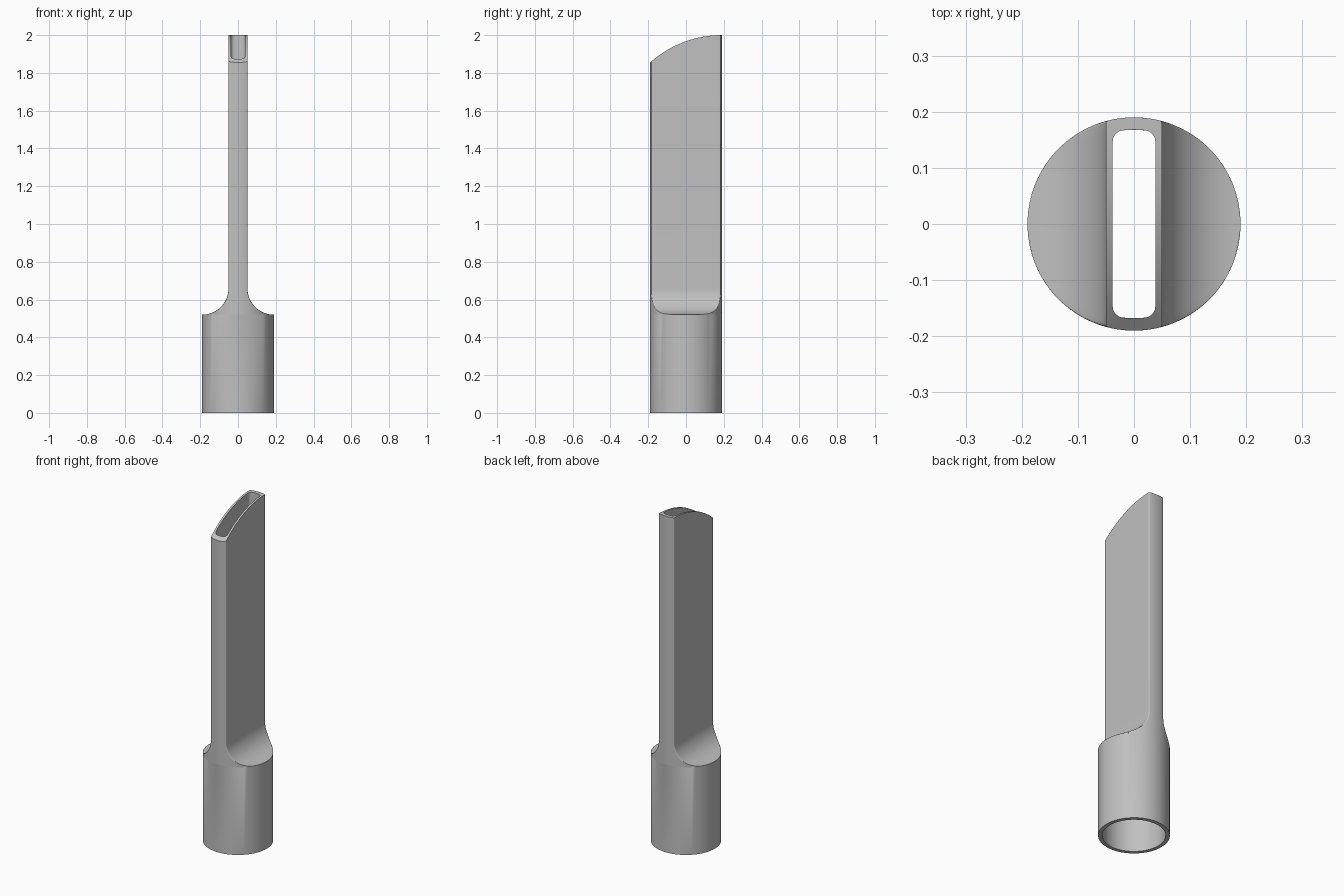
import bpy, bmesh
from math import sin, cos, asin, atan2, pi, sqrt, radians

cube = bpy.data.objects.get("Cube")
if cube:
    bpy.data.objects.remove(cube)

# Main dimensions
OUTER_R, BORE_R = 0.19, 0.168
SHOULDER_Z, SHOULDER_R = 0.66, 0.14
WALL = 0.012
TOP_R = 0.57
ARC, CORNER, FLAT, SWEEP = 32, 5, 24, 18


def section(radius, half_width, corner):
    """Circle clipped to a half width, with rounded corners, as (x, y) points."""
    cx = half_width - corner
    cy = sqrt(max((radius - corner) ** 2 - cx ** 2, 0))
    a = atan2(cy, cx)
    half = [(half_width, -cy + 2 * cy * i / FLAT) for i in range(FLAT)]
    half += [(cx + corner * cos(a * i / CORNER), cy + corner * sin(a * i / CORNER))
             for i in range(CORNER)]
    half += [(radius * cos(a + (pi - 2 * a) * i / ARC),
              radius * sin(a + (pi - 2 * a) * i / ARC)) for i in range(ARC)]
    half += [(-cx - corner * cos(a * (1 - i / CORNER)),
              cy + corner * sin(a * (1 - i / CORNER))) for i in range(CORNER)]
    # The other half is the same outline turned by half a turn
    other = [(-x, -y) for x, y in half]
    # Keep only the points of each half once
    n = FLAT + CORNER + ARC + CORNER
    return half[:n] + other[:n]


def tip_height(y):
    """Curved slanting cut across the tip."""
    return 2 - TOP_R + sqrt(TOP_R ** 2 - (y - OUTER_R) ** 2)


def skin(bm, radius, sweep_r, corner):
    """Loft socket, shoulder and blade; return the bottom and tip rings."""
    start = asin((OUTER_R - radius) / sweep_r)
    levels = [(0, radius)]
    for i in range(SWEEP + 1):
        t = start + (pi / 2 - start) * i / SWEEP
        levels.append((SHOULDER_Z - sweep_r * cos(t), OUTER_R - sweep_r * sin(t)))
    rings = [[bm.verts.new((x, y, z)) for x, y in section(radius, min(w, radius), corner)]
             for z, w in levels]
    rings.append([bm.verts.new((x, y, tip_height(y)))
                  for x, y in section(radius, levels[-1][1], corner)])
    for low, high in zip(rings, rings[1:]):
        join(bm, low, high)
    return rings[0], rings[-1]


def join(bm, a, b):
    for i in range(len(a)):
        j = (i + 1) % len(a)
        bm.faces.new((a[i], a[j], b[j], b[i]))


# Hollow nozzle: outer and inner skins joined by rims
bm = bmesh.new()
outer_bottom, outer_tip = skin(bm, OUTER_R, SHOULDER_R, 0.006)
inner_bottom, inner_tip = skin(bm, BORE_R, SHOULDER_R + WALL, 0.02)
join(bm, outer_bottom, inner_bottom)
join(bm, outer_tip, inner_tip)
bmesh.ops.remove_doubles(bm, verts=bm.verts[:], dist=0.00001)
bmesh.ops.recalc_face_normals(bm, faces=bm.faces[:])
mesh = bpy.data.meshes.new("crevice_nozzle")
bm.to_mesh(mesh)
bm.free()

# Plain grey plastic
grey = bpy.data.materials.new("grey_plastic")
grey.use_nodes = True
colour = (0.53, 0.53, 0.53, 1)
grey.diffuse_color = colour
grey.node_tree.nodes["Principled BSDF"].inputs["Base Color"].default_value = colour
mesh.materials.append(grey)

nozzle = bpy.data.objects.new("crevice_nozzle", mesh)
bpy.context.collection.objects.link(nozzle)
bpy.ops.object.select_all(action="DESELECT")
nozzle.select_set(True)
bpy.context.view_layer.objects.active = nozzle
bpy.ops.object.shade_smooth_by_angle(angle=radians(30))
